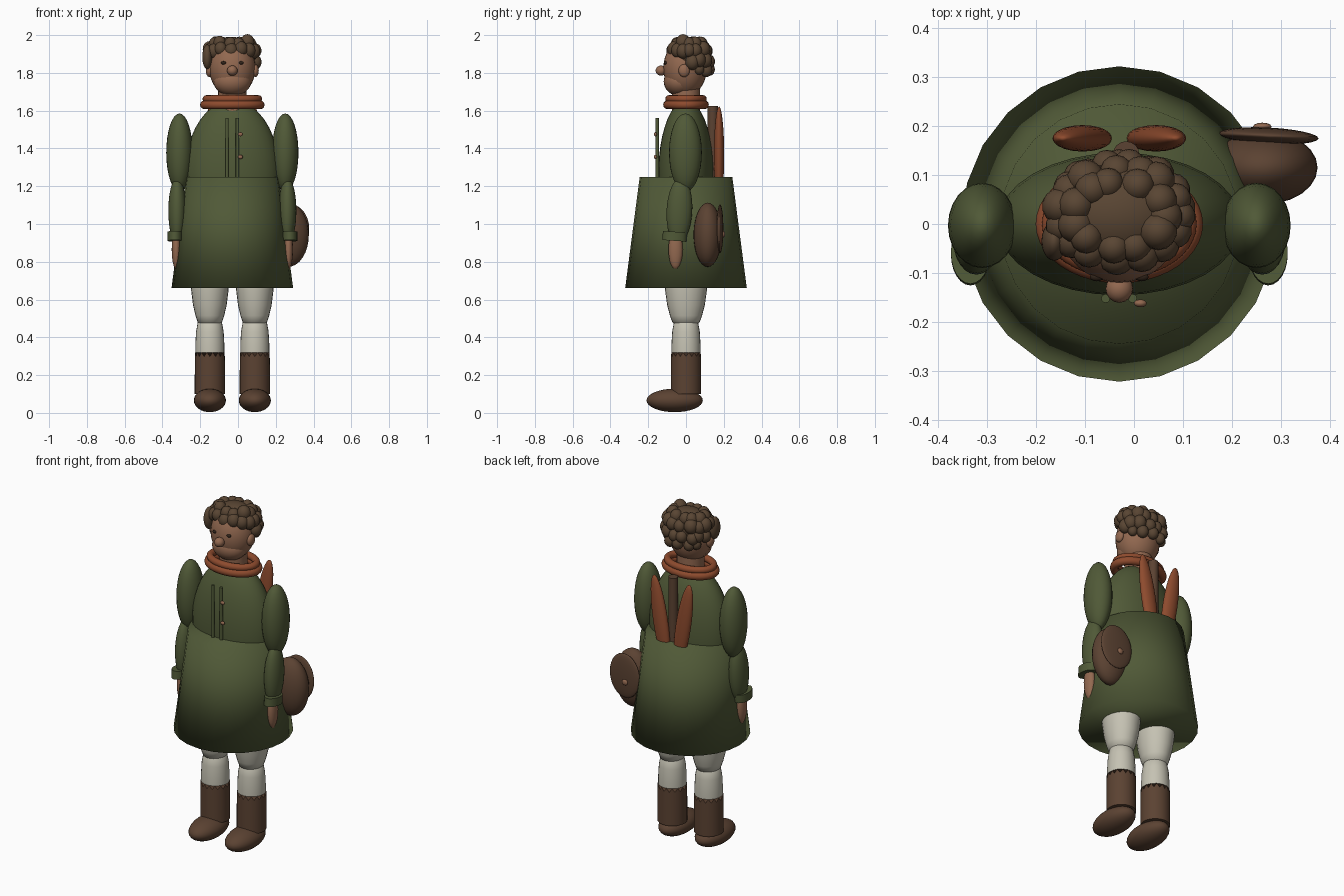
import bpy, bmesh, math, random
from mathutils import Matrix, Vector, Euler

if "Cube" in bpy.data.objects:
    bpy.data.objects.remove(bpy.data.objects["Cube"])

CX = -0.03  # body centre line


def material(name, rgb):
    m = bpy.data.materials.new(name)
    m.diffuse_color = (*rgb, 1)
    m.use_nodes = True
    m.node_tree.nodes["Principled BSDF"].inputs["Base Color"].default_value = m.diffuse_color
    return m


GREEN = material("coat green", (0.08, 0.10, 0.038))
SKIN = material("skin", (0.29, 0.14, 0.08))
HAIR = material("hair brown", (0.10, 0.06, 0.033))
LEATHER = material("leather brown", (0.105, 0.055, 0.032))
RUST = material("rust red", (0.27, 0.07, 0.027))
CLOTH = material("pale cloth", (0.56, 0.54, 0.45))
DARK = material("eye dark", (0.03, 0.017, 0.01))


def finish(name, bm, mat, smooth=True):
    me = bpy.data.meshes.new(name)
    bmesh.ops.recalc_face_normals(bm, faces=bm.faces)
    for f in bm.faces:
        f.smooth = smooth
    bm.to_mesh(me)
    bm.free()
    me.materials.append(mat)
    ob = bpy.data.objects.new(name, me)
    bpy.context.collection.objects.link(ob)
    return ob


def place(loc, scale, rot=(0, 0, 0)):
    return (Matrix.Translation(loc) @ Euler(rot).to_matrix().to_4x4()
            @ Matrix.Diagonal((*scale, 1)))


def ball(name, loc, radii, mat, rot=(0, 0, 0), seg=24):
    bm = bmesh.new()
    bmesh.ops.create_uvsphere(bm, u_segments=seg, v_segments=seg * 2 // 3,
                              radius=1, matrix=place(loc, radii, rot))
    return finish(name, bm, mat)


def lathe(name, loc, profile, mat, seg=24, ysc=1.0, zigzag=0.0, rot=(0, 0, 0)):
    """Capped turned shape from (radius, height) points, bottom to top."""
    bm = bmesh.new()
    rings = []
    for k, (r, z) in enumerate(profile):
        ring = []
        for i in range(seg):
            a = 2 * math.pi * i / seg
            dz = zigzag * (i % 2) if k == len(profile) - 1 else 0
            ring.append(bm.verts.new((r * math.sin(a), ysc * r * math.cos(a), z + dz)))
        rings.append(ring)
    for a, b in zip(rings, rings[1:]):
        for i in range(seg):
            j = (i + 1) % seg
            bm.faces.new((a[i], a[j], b[j], b[i]))
    bm.faces.new(rings[0])
    bm.faces.new(rings[-1])
    bm.transform(place(loc, (1, 1, 1), rot))
    return finish(name, bm, mat)


def sharpen(ob):
    bpy.ops.object.select_all(action='DESELECT')
    ob.select_set(True)
    bpy.context.view_layer.objects.active = ob
    bpy.ops.object.shade_smooth_by_angle(angle=math.radians(40))


def ring(name, loc, rx, ry, tube, mat):
    """Oval collar ring with a round section."""
    bm = bmesh.new()
    n, m = 40, 12
    grid = []
    for i in range(n):
        a = 2 * math.pi * i / n
        grid.append([bm.verts.new((
            loc[0] + (rx + tube * math.cos(b)) * math.cos(a),
            loc[1] + (ry + tube * math.cos(b)) * math.sin(a),
            loc[2] + tube * math.sin(b)))
            for b in (2 * math.pi * j / m for j in range(m))])
    for i in range(n):
        for j in range(m):
            p, q = grid[i], grid[(i + 1) % n]
            bm.faces.new((p[j], q[j], q[(j + 1) % m], p[(j + 1) % m]))
    return finish(name, bm, mat)


# Coat
lathe("coat_skirt", (CX, 0, 0), [(0.322, 0.66), (0.245, 1.25)], GREEN)
ball("coat_torso", (CX, 0, 1.27), (0.25, 0.146, 0.385), GREEN, seg=32)
for i, x in enumerate((-0.058, -0.003)):
    sharpen(lathe(f"front_placket_{i}", (x, -0.152, 0), [(0.009, 1.22), (0.009, 1.56)], GREEN, 12))
for i, z in enumerate((1.475, 1.355)):
    ball(f"button_{i}", (0.013, -0.162, z), (0.013, 0.008, 0.011), SKIN, seg=12)

# Collar
ring("collar_lower", (CX, 0, 1.631), 0.148, 0.098, 0.023, RUST)
ring("collar_upper", (CX, 0, 1.662), 0.138, 0.09, 0.02, RUST)

# Arms and legs
for side, s in (("left", -1), ("right", 1)):
    ax = CX + s * 0.28
    ball(f"{side}_upper_sleeve", (ax, -0.003, 1.378), (0.07, 0.087, 0.207), GREEN)
    ball(f"{side}_lower_sleeve", (CX + s * 0.292, -0.035, 1.07), (0.047, 0.068, 0.175),
         GREEN, (math.radians(-3), 0, 0))
    sharpen(lathe(f"{side}_cuff", (CX + s * 0.304, -0.06, 0.935), [(0.04, -0.024), (0.04, 0.024)],
                  GREEN, ysc=1.6, rot=(math.radians(-4), 0, 0)))
    ball(f"{side}_hand", (CX + s * 0.297, -0.055, 0.865), (0.024, 0.038, 0.105), SKIN, seg=16)

    lx = CX + s * 0.119
    lathe(f"{side}_thigh", (lx, 0, 0),
          [(0.03, 0.463), (0.064, 0.478), (0.076, 0.515), (0.089, 0.57), (0.099, 0.65), (0.103, 0.75)],
          CLOTH, ysc=1.12)
    lathe(f"{side}_calf", (lx, 0, 0),
          [(0.07, 0.2), (0.077, 0.29), (0.077, 0.36), (0.073, 0.43), (0.063, 0.485), (0.04, 0.51)], CLOTH)
    sharpen(lathe(f"{side}_boot_shaft", (lx, 0, 0), [(0.08, 0.1), (0.08, 0.2), (0.079, 0.298)],
                  LEATHER, seg=32, zigzag=0.022))
    ball(f"{side}_boot_foot", (lx, -0.06, 0.066), (0.085, 0.149, 0.062), LEATHER)

# Head
sharpen(lathe("neck", (CX, 0, 0), [(0.075, 1.58), (0.075, 1.76)], SKIN))
ball("head", (CX, -0.005, 1.825), (0.122, 0.115, 0.15), SKIN, seg=32)
ball("jaw", (CX, -0.035, 1.755), (0.1, 0.083, 0.077), SKIN)
ball("nose", (CX, -0.132, 1.812), (0.028, 0.029, 0.027), SKIN, seg=16)
for side, s in (("left", -1), ("right", 1)):
    ball(f"{side}_ear", (CX + s * 0.122, -0.01, 1.812), (0.018, 0.03, 0.034), SKIN, seg=16)
    ball(f"{side}_eye", (CX + s * 0.046, -0.108, 1.853), (0.014, 0.009, 0.009), DARK, seg=12)

# Hair: a smooth cap ringed with curls
ball("hair_cap", (CX, 0.02, 1.895), (0.128, 0.105, 0.095), HAIR)
random.seed(4)
bm = bmesh.new()
# each row: count, x and y spread, height, curl size, y shift
for n, rx, ry, z, r, dy in ((15, 0.122, 0.088, 1.92, 0.037, 0.02),
                            (11, 0.092, 0.066, 1.955, 0.036, 0.018),
                            (14, 0.118, 0.092, 1.865, 0.035, 0.03),
                            (12, 0.108, 0.092, 1.82, 0.03, 0.03)):
    for i in range(n):
        a = 2 * math.pi * (i + random.uniform(-0.2, 0.2)) / n
        front = -math.sin(a)
        if (z < 1.9 and front > 0.3) or (z < 1.84 and front > -0.2):
            continue  # keep the face and ears clear
        k = r * random.uniform(0.88, 1.08)
        loc = (CX + rx * math.cos(a), dy + ry * math.sin(a), z + random.uniform(-0.008, 0.008))
        bmesh.ops.create_uvsphere(bm, u_segments=14, v_segments=10, radius=1,
                                  matrix=place(loc, (k, k, k * 1.12)))
finish("hair_curls", bm, HAIR)
ball("hair_side_lock", (-0.163, -0.035, 1.885), (0.026, 0.04, 0.065), HAIR)

# Pot slung at the hip, lid facing back
ball("pot_body", (0.265, 0.115, 0.943), (0.11, 0.075, 0.17), LEATHER)
ball("pot_lid", (0.275, 0.18, 0.975), (0.102, 0.017, 0.13), LEATHER, (0, 0, math.radians(-3)))
ball("pot_knob", (0.262, 0.199, 0.945), (0.019, 0.008, 0.017), SKIN, seg=12)

# Tools carried on the back
for side, s in (("left", -1), ("right", 1)):
    ball(f"{side}_back_blade", (CX + s * 0.075, 0.175, 1.365), (0.046, 0.027, 0.26), RUST,
         (0, s * 0.16, 0))
sharpen(lathe("back_handle", (-0.016, 0.142, 0), [(0.027, 1.2), (0.027, 1.625)], LEATHER, 16))
